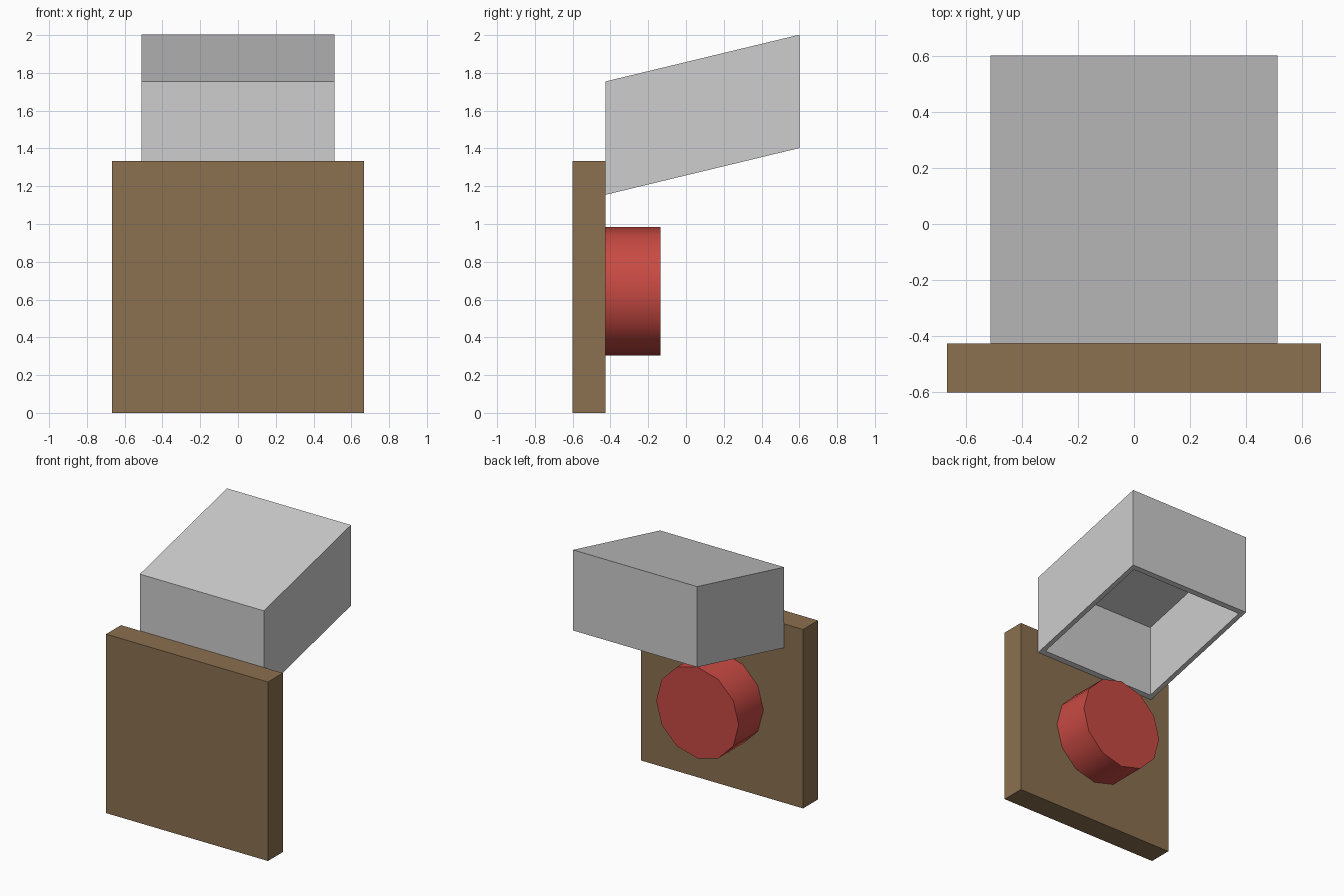
import bpy, bmesh, math

if "Cube" in bpy.data.objects:
    bpy.data.objects.remove(bpy.data.objects["Cube"])


def material(name, rgb):
    m = bpy.data.materials.new(name)
    m.diffuse_color = (*rgb, 1)
    m.use_nodes = True
    m.node_tree.nodes["Principled BSDF"].inputs["Base Color"].default_value = m.diffuse_color
    return m


def box(name, mat, x, y0, y1, z0, z1, rise=0.0):
    """Box of half width x; the rear end is lifted by rise."""
    bpy.ops.mesh.primitive_cube_add(size=2)
    ob = bpy.context.object
    ob.name = name
    for v in ob.data.vertices:
        back, top = v.co.y > 0, v.co.z > 0
        v.co = (x * v.co.x, y1 if back else y0,
                (z1 if top else z0) + (rise if back else 0))
    ob.data.materials.append(mat)
    return ob


brown = material("brown wood", (0.258, 0.162, 0.08))
red = material("red", (0.578, 0.068, 0.056))
grey = material("light grey", (0.61, 0.61, 0.61))

# Upright board
box("board", brown, 0.667, -0.6, -0.425, 0, 1.333)

# Round red knob on the back of the board
bpy.ops.mesh.primitive_cylinder_add(vertices=12, radius=0.34, depth=0.29,
                                    location=(0, -0.28, 0.645),
                                    rotation=(math.pi / 2, 0, math.pi))
knob = bpy.context.object
knob.name = "knob"
bpy.ops.object.transform_apply(rotation=True)
# turn so that one corner points straight up
knob.data.materials.append(red)
bpy.ops.object.shade_smooth_by_angle(angle=math.radians(40))

# Slanted hood, hollowed out from its open underside
hood = box("hood", grey, 0.511, -0.425, 0.6, 1.155, 1.755, 0.247)
bm = bmesh.new()
bm.from_mesh(hood.data)
bm.normal_update()
under = min(bm.faces, key=lambda f: f.normal.z)
bmesh.ops.inset_region(bm, faces=[under], thickness=0.052)
inner = bmesh.ops.extrude_discrete_faces(bm, faces=[under])["faces"]
bmesh.ops.translate(bm, vec=(0, 0, 0.54), verts=inner[0].verts)
bm.to_mesh(hood.data)
bm.free()
